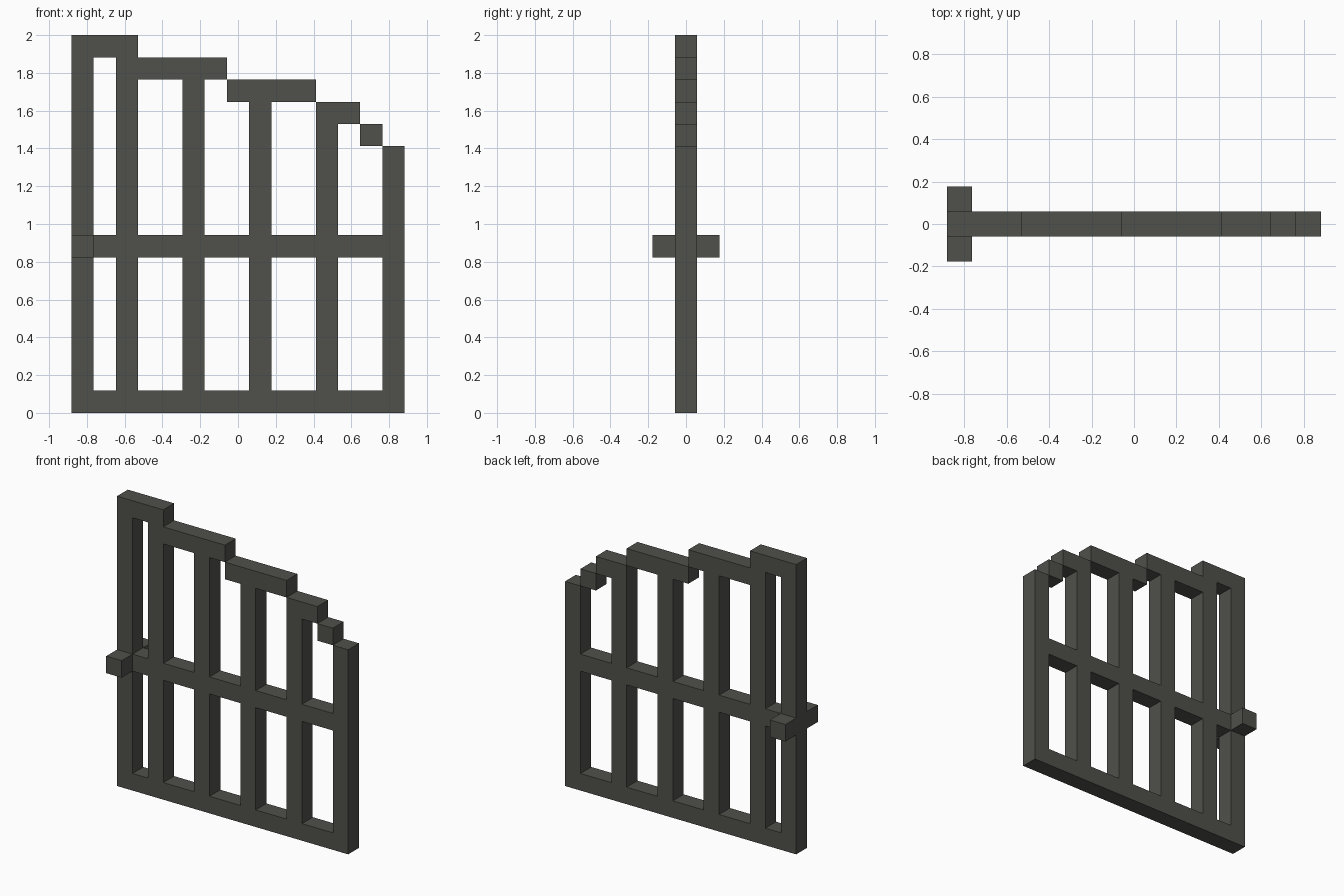
import bpy, bmesh
from mathutils import Vector

if "Cube" in bpy.data.objects:
    bpy.data.objects.remove(bpy.data.objects["Cube"])

U = 2 / 17  # one block; the gate is 15 x 3 x 17 blocks

mat = bpy.data.materials.new("dark iron grey")
mat.diffuse_color = (0.08, 0.08, 0.07, 1)
mat.use_nodes = True
mat.node_tree.nodes["Principled BSDF"].inputs["Base Color"].default_value = mat.diffuse_color

# Parts as block ranges: (x0, x1, z0, z1, y row), y row 0 = gate plane
parts = {
    "bottom_rail": (0, 15, 0, 1, 0),
    "hinge_stile": (0, 1, 1, 17, 0),
    "latch_stile": (14, 15, 1, 12, 0),
    "middle_rail": (1, 14, 7, 8, 0),
    "front_hinge_peg": (0, 1, 7, 8, -1),
    "back_hinge_peg": (0, 1, 7, 8, 1),
}
# Stepped top rail
for i, (x0, x1, z) in enumerate([(1, 3, 16), (3, 7, 15), (7, 11, 14), (11, 13, 13), (13, 14, 12)]):
    parts[f"top_rail_step_{i + 1}"] = (x0, x1, z, z + 1, 0)
# Vertical bars, above and below the middle rail
for i, (x, top) in enumerate([(2, 16), (5, 15), (8, 14), (11, 13)]):
    parts[f"lower_bar_{i + 1}"] = (x, x + 1, 1, 7, 0)
    parts[f"upper_bar_{i + 1}"] = (x, x + 1, 8, top, 0)


def cells(p):
    x0, x1, z0, z1, y = p
    return {(x, y, z) for x in range(x0, x1) for z in range(z0, z1)}


solid = set().union(*(cells(p) for p in parts.values()))


def build(name, p):
    """Skin the blocks of a part, leaving out faces buried against other blocks."""
    bm = bmesh.new()
    for c in sorted(cells(p)):
        for axis in range(3):
            for s in (-1, 1):
                n = list(c)
                n[axis] += s
                if tuple(n) in solid:
                    continue
                a, b = (axis + 1) % 3, (axis + 2) % 3
                corners = []
                for da, db in ((-1, -1), (1, -1), (1, 1), (-1, 1))[::s]:
                    v = Vector((c[0] - 7, c[1], c[2] + 0.5))
                    v[axis] += s * 0.5
                    v[a] += da * 0.5
                    v[b] += db * 0.5
                    corners.append(bm.verts.new(v * U))
                bm.faces.new(corners)
    bmesh.ops.remove_doubles(bm, verts=bm.verts[:], dist=1e-4)
    bmesh.ops.dissolve_limit(bm, angle_limit=0.01, verts=bm.verts[:], edges=bm.edges[:])
    me = bpy.data.meshes.new(name)
    bm.to_mesh(me)
    bm.free()
    me.materials.append(mat)
    bpy.context.collection.objects.link(bpy.data.objects.new(name, me))


for name, p in parts.items():
    build(name, p)
